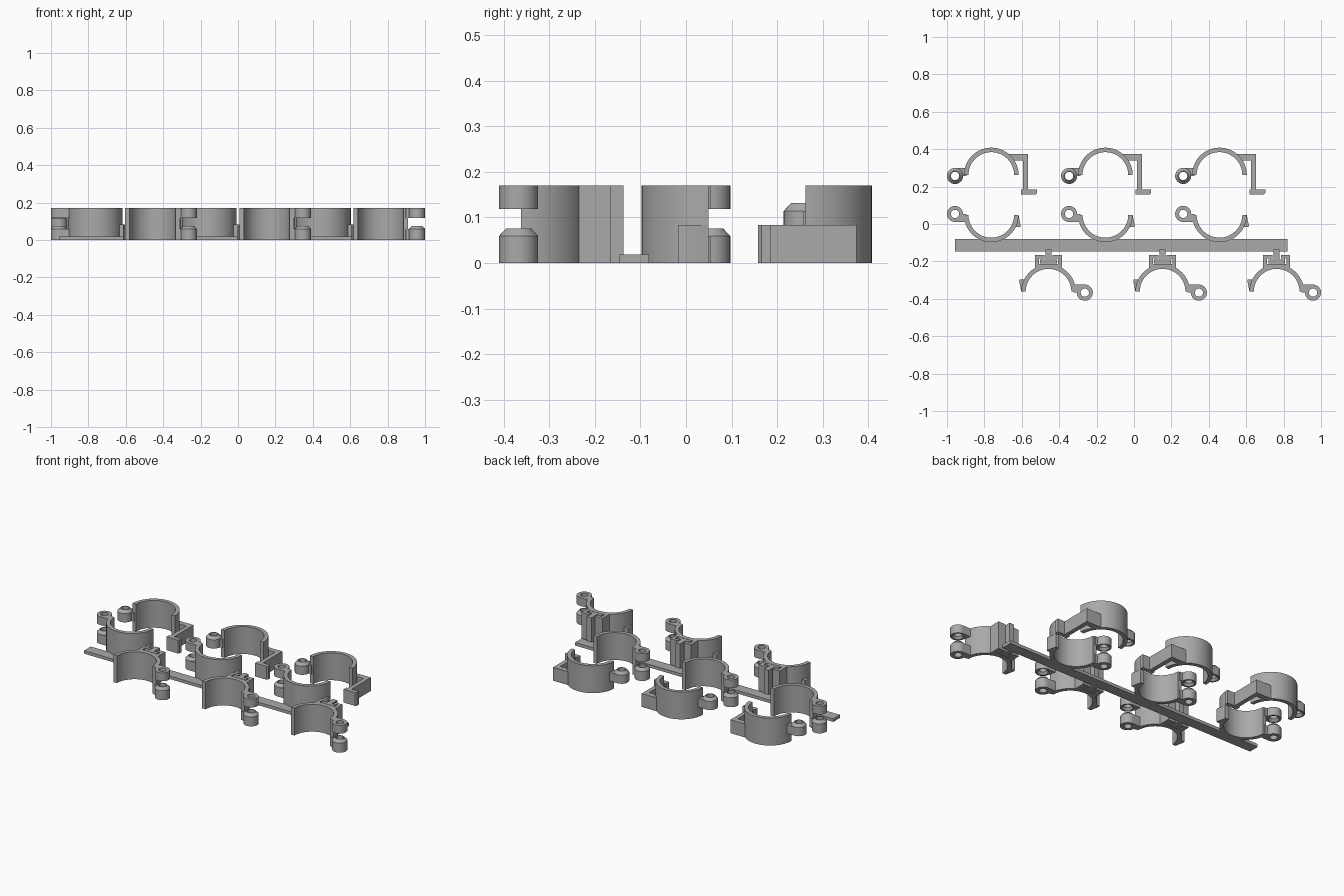
import bpy, bmesh
from math import sin, cos, pi, radians

cube = bpy.data.objects.get("Cube")
if cube:
    bpy.data.objects.remove(cube, do_unlink=True)

grey = bpy.data.materials.new("plain_grey")
grey.use_nodes = True
colour = (0.4, 0.4, 0.4, 1)
grey.diffuse_color = colour
grey.node_tree.nodes["Principled BSDF"].inputs["Base Color"].default_value = colour

H, HALF = 0.17, 0.083          # full and half height
OUT, INN = 0.146, 0.122        # ring radii
HINGE = (-0.194, -0.005)       # hinge centre relative to a ring centre
KNOB, HOLE = 0.043, 0.022      # hinge knuckle radii
PITCH = 0.61
parts = []


def finish(name, bm):
    bmesh.ops.recalc_face_normals(bm, faces=bm.faces)
    mesh = bpy.data.meshes.new(name)
    bm.to_mesh(mesh)
    bm.free()
    mesh.materials.append(grey)
    ob = bpy.data.objects.new(name, mesh)
    bpy.context.collection.objects.link(ob)
    parts.append(ob)
    return ob


def prism(name, points, z0, z1, place):
    """Extrude an outline upward; place maps local x, y to the layout."""
    bm = bmesh.new()
    face = bm.faces.new([bm.verts.new((*place(x, y), z0)) for x, y in points])
    top = bmesh.ops.extrude_face_region(bm, geom=[face])["geom"]
    verts = [g for g in top if isinstance(g, bmesh.types.BMVert)]
    bmesh.ops.translate(bm, verts=verts, vec=(0, 0, z1 - z0))
    return finish(name, bm)


def lathe(name, profile, centre, steps=32):
    """Spin a closed radius/height profile about a vertical axis."""
    bm = bmesh.new()
    loops = []
    for i in range(steps):
        a = 2 * pi * i / steps
        loops.append([bm.verts.new((centre[0] + r * cos(a), centre[1] + r * sin(a), z))
                      for r, z in profile])
    n = len(profile)
    for i in range(steps):
        a, b = loops[i], loops[(i + 1) % steps]
        for j in range(n):
            k = (j + 1) % n
            bm.faces.new((a[j], a[k], b[k], b[j]))
    return finish(name, bm)


def knuckle(name, z0, z1, place, cone, socket):
    """Hinge barrel with an optional cone on top and matching socket below."""
    bottom = [(HOLE, z0 + 0.014), (0.034, z0)] if socket else [(HOLE, z0)]
    top = [(0.027, z1 + 0.017), (HOLE, z1 + 0.017)] if cone else [(HOLE, z1)]
    lathe(name, bottom + [(KNOB, z0), (KNOB, z1)] + top, place(*HINGE))
    # Arm joining the barrel to the ring, kept clear of the hole
    hx, hy = HINGE
    arm = [(hx + 0.0, hy + KNOB), (hx + 0.075, hy + KNOB),
           (hx + 0.06, hy), (hx + 0.032, hy), (hx + 0.024, hy + 0.024), (hx, hy + 0.034)]
    prism(name + "_arm", arm, z0, z1, place)


def half_ring(name, place):
    steps = 40
    angles = [pi * i / steps for i in range(steps + 1)]
    outline = [(OUT * cos(a), OUT * sin(a)) for a in angles]
    outline += [(INN * cos(a), INN * sin(a)) for a in reversed(angles)]
    prism(name, outline, 0, H, place)


def placer(cx, cy, sx, sy):
    return lambda x, y: (cx + sx * x, cy + sy * y)


def barbed_ring(name, place):
    """Half ring with a two-knuckle hinge and a snap barb."""
    half_ring(name, place)
    knuckle(name + "_lower_knuckle", 0, 0.059, place, True, False)
    knuckle(name + "_upper_knuckle", 0.118, H, place, False, True)
    barb = [(0.135, 0.003), (0.146, 0.003), (0.157, 0.058), (0.155, 0.066), (0.125, 0.066)]
    prism(name + "_barb", barb, 0, HALF, place)


for i in range(3):
    left = -0.763 + PITCH * i
    right = -0.457 + PITCH * i

    # Back row: half ring with a single knuckle and a latch hook
    place = placer(left, 0.262, 1, 1)
    half_ring("latch_ring", place)
    knuckle("latch_knuckle", 0.06, 0.114, place, True, True)
    hook = [(0.088, 0.112), (0.196, 0.112), (0.196, -0.077), (0.245, -0.077),
            (0.245, -0.096), (0.238, -0.104), (0.16, -0.104), (0.16, -0.077),
            (0.169, -0.077), (0.169, 0.078), (0.115, 0.078)]
    prism("latch_hook", hook, 0, HALF, place)

    # Middle row: barbed ring opening to the back
    barbed_ring("middle_ring", placer(left, 0.049, 1, -1))

    # Front row: barbed ring carrying a slotted channel and a T slider
    place = placer(right, -0.362, -1, 1)
    barbed_ring("front_ring", place)
    side = [(0.072, 0.127), (0.072, 0.197), (0.022, 0.197), (0.022, 0.177),
            (0.052, 0.177), (0.052, 0.148)]
    channel = side + [(-x, y) for x, y in reversed(side)]
    prism("channel", channel, 0, H, place)
    half = [(0.045, 0.151), (0.045, 0.171), (0.016, 0.171), (0.016, 0.225)]
    slider = half + [(-x, y) for x, y in reversed(half)]
    prism("t_slider", slider, 0, H, place)

# Long flat strip under the sliders
prism("base_strip", [(-0.957, -0.147), (0.82, -0.147), (0.82, -0.081), (-0.957, -0.081)],
      0, 0.019, lambda x, y: (x, y))

# Smooth the curved walls, keep the corners crisp
bpy.ops.object.select_all(action="DESELECT")
for ob in parts:
    ob.select_set(True)
bpy.context.view_layer.objects.active = parts[0]
bpy.ops.object.shade_smooth_by_angle(angle=radians(30))
